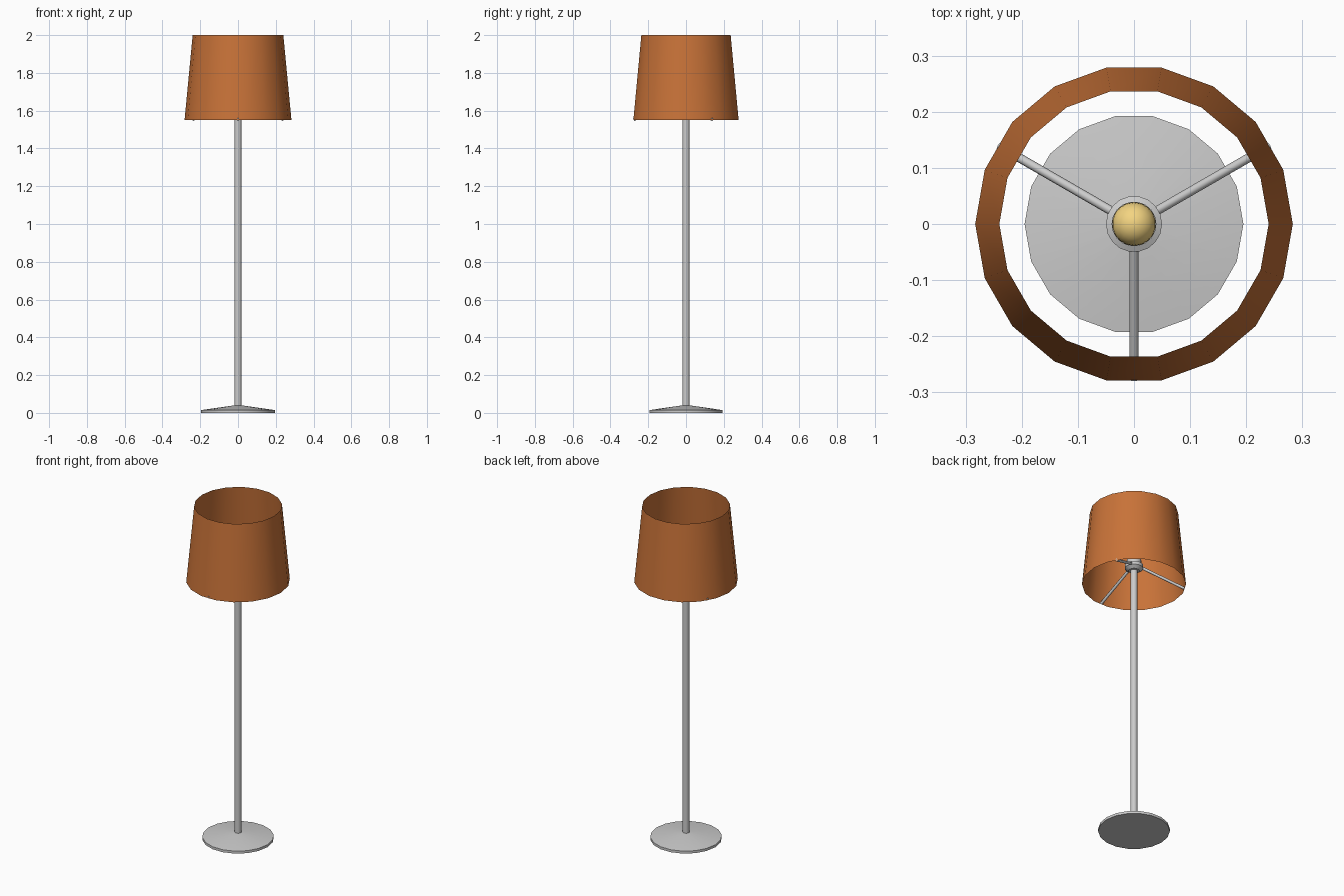
import bpy, bmesh
from math import cos, sin, pi, radians
from mathutils import Vector

if "Cube" in bpy.data.objects:
    bpy.data.objects.remove(bpy.data.objects["Cube"])


def material(name, rgba):
    m = bpy.data.materials.new(name)
    m.diffuse_color = rgba
    m.use_nodes = True
    m.node_tree.nodes["Principled BSDF"].inputs["Base Color"].default_value = m.diffuse_color
    return m


def finish(name, bm, mat=None, angle=30):
    mesh = bpy.data.meshes.new(name)
    bm.to_mesh(mesh)
    bm.free()
    ob = bpy.data.objects.new(name, mesh)
    bpy.context.collection.objects.link(ob)
    if mat:
        mesh.materials.append(mat)
    bpy.ops.object.select_all(action='DESELECT')
    ob.select_set(True)
    bpy.context.view_layer.objects.active = ob
    bpy.ops.object.shade_smooth_by_angle(angle=radians(angle))
    return ob


def lathe(name, profile, sides=18, mat=None, caps=True):
    """Revolve (radius, z) points around the z axis, listed bottom to top."""
    bm = bmesh.new()
    rings = [[bm.verts.new((r * cos(2 * pi * i / sides), r * sin(2 * pi * i / sides), z))
              for i in range(sides)] for r, z in profile]
    for a, b in zip(rings, rings[1:]):
        for i in range(sides):
            j = (i + 1) % sides
            bm.faces.new((a[i], a[j], b[j], b[i]))
    if caps:
        bm.faces.new(rings[0][::-1])
        bm.faces.new(rings[-1])
    return finish(name, bm, mat)


def rod(name, start, end, radius, sides=8):
    start, end = Vector(start), Vector(end)
    d = end - start
    bm = bmesh.new()
    bmesh.ops.create_cone(bm, cap_ends=True, segments=sides,
                          radius1=radius, radius2=radius, depth=d.length)
    bm.transform(d.to_track_quat('Z', 'Y').to_matrix().to_4x4())
    bmesh.ops.translate(bm, verts=bm.verts, vec=(start + end) / 2)
    return finish(name, bm, angle=50)


orange = material("shade_orange", (0.58, 0.17, 0.04, 1))
yellow = material("bulb_yellow", (0.9, 0.66, 0.22, 1))

# Foot and pole
lathe("base", [(0.195, 0), (0.195, 0.015), (0.02, 0.04)])
lathe("pole", [(0.0185, 0.03), (0.0185, 1.66)])

# Hub and bulb socket
lathe("hub", [(0.03, 1.635), (0.05, 1.65), (0.05, 1.67), (0.04, 1.675), (0.04, 1.70)])

# Bulb
bm = bmesh.new()
bmesh.ops.create_uvsphere(bm, u_segments=18, v_segments=12, radius=0.039)
bmesh.ops.translate(bm, verts=bm.verts, vec=(0, 0, 1.725))
finish("bulb", bm, yellow, 60)

# Three spokes sloping down to the lower rim of the shade
for n, deg in enumerate((30, 150, 270)):
    c, s = cos(radians(deg)), sin(radians(deg))
    rod(f"spoke_{n + 1}", (0.04 * c, 0.04 * s, 1.66), (0.277 * c, 0.277 * s, 1.553), 0.008)

# Open lamp shade
lathe("shade", [(0.283, 1.55), (0.24, 2.0)], mat=orange, caps=False)
